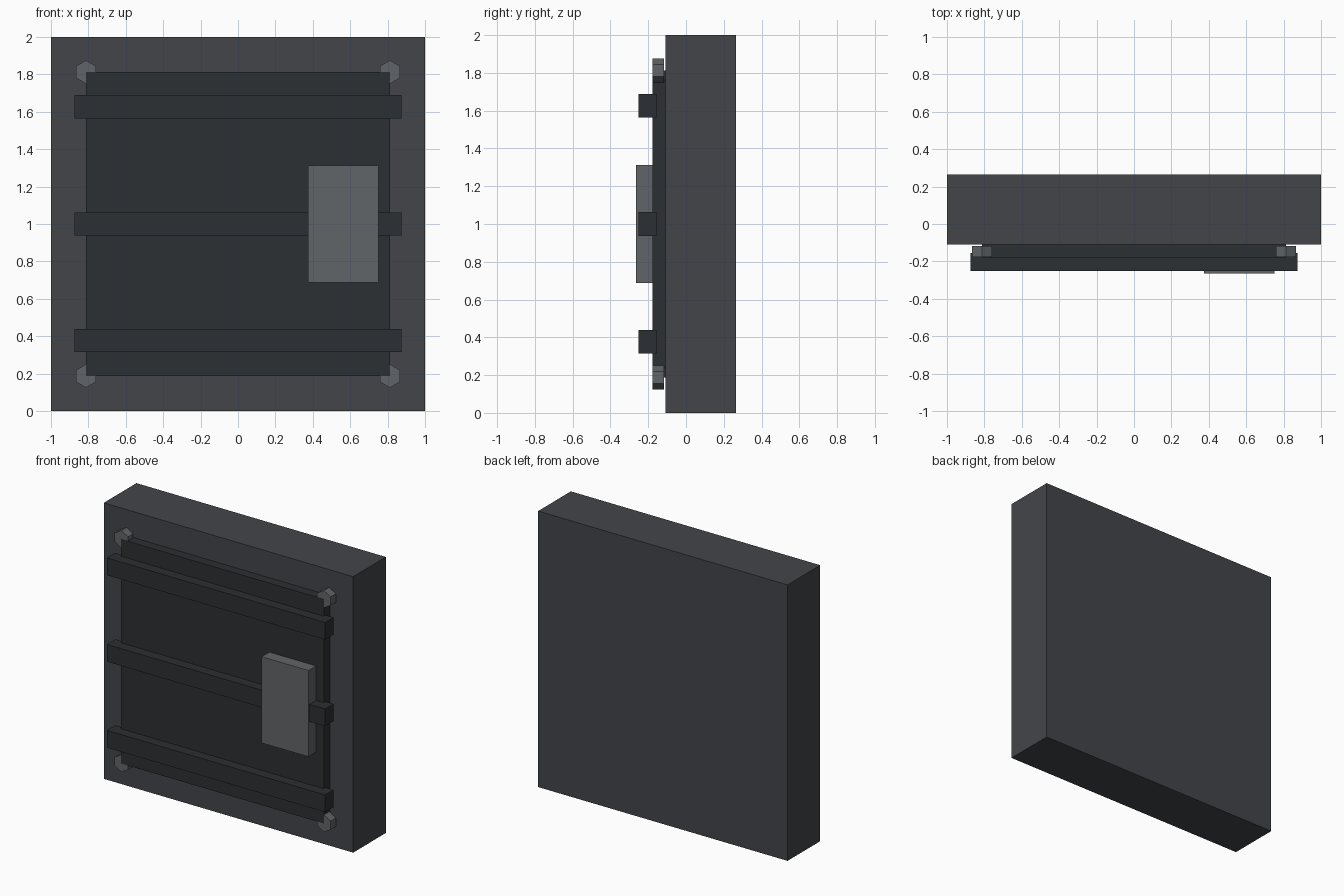
import bpy
from math import pi

if "Cube" in bpy.data.objects:
    bpy.data.objects.remove(bpy.data.objects["Cube"])


def material(name, rgb):
    m = bpy.data.materials.new(name)
    m.diffuse_color = (*rgb, 1)
    m.use_nodes = True
    m.node_tree.nodes["Principled BSDF"].inputs["Base Color"].default_value = m.diffuse_color
    return m


FRAME = material("frame_steel", (0.055, 0.06, 0.068))
DARK = material("dark_steel", (0.025, 0.029, 0.032))
LIGHT = material("light_steel", (0.12, 0.13, 0.14))


def box(name, x, y, z, mat):
    """Box from (min, max) ranges on each axis."""
    bpy.ops.mesh.primitive_cube_add(size=1, location=[sum(r) / 2 for r in (x, y, z)])
    ob = bpy.context.object
    ob.name = name
    ob.scale = [r[1] - r[0] for r in (x, y, z)]
    bpy.ops.object.transform_apply(location=False, rotation=False, scale=True)
    ob.data.materials.append(mat)
    return ob


# Thick wall slab and raised door panel
box("wall_slab", (-1, 1), (-0.109, 0.265), (0, 2), FRAME)
box("door_panel", (-0.8125, 0.8125), (-0.178, -0.1), (0.1875, 1.8125), DARK)

# Three reinforcing bars
for z in (0.377, 1.0, 1.627):
    box("reinforcing_bar", (-0.875, 0.875), (-0.252, -0.156), (z - 0.0625, z + 0.0625), DARK)

# Lock box on the right
box("lock_box", (0.375, 0.75), (-0.265, -0.165), (0.6875, 1.3125), LIGHT)

# Hexagonal corner bolts, points up and down
for sx in (-1, 1):
    for z in (0.1875, 1.8125):
        bpy.ops.mesh.primitive_cylinder_add(
            vertices=6, radius=0.0625, depth=0.06,
            location=(sx * 0.8125, -0.1465, z), rotation=(pi / 2, 0, 0))
        bolt = bpy.context.object
        bolt.name = "corner_bolt"
        bolt.data.materials.append(LIGHT)
